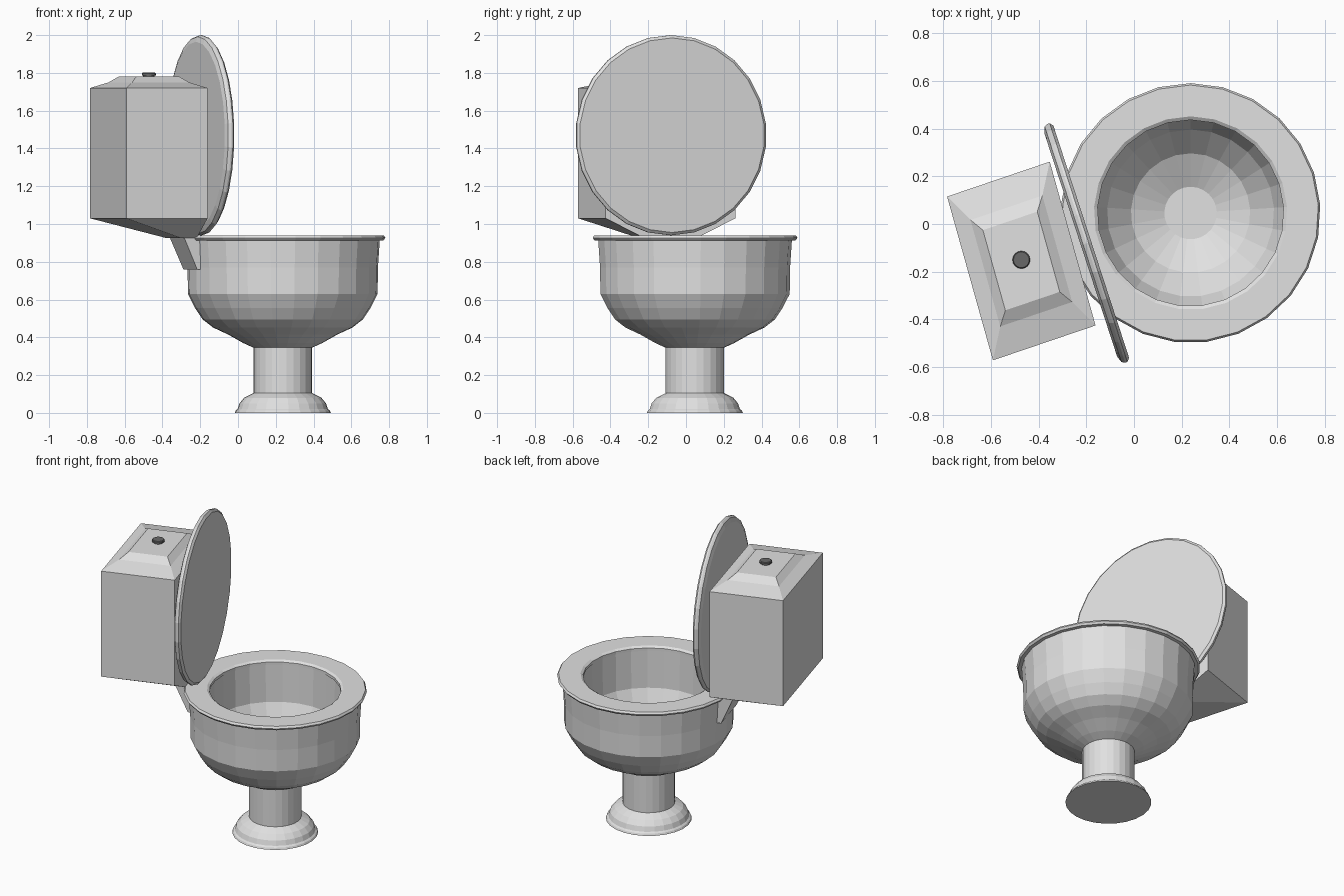
import bpy, bmesh, math
from mathutils import Vector, Matrix

if "Cube" in bpy.data.objects:
    bpy.data.objects.remove(bpy.data.objects["Cube"])


def material(name, value):
    m = bpy.data.materials.new(name)
    m.diffuse_color = (value, value, value, 1)
    m.use_nodes = True
    m.node_tree.nodes["Principled BSDF"].inputs["Base Color"].default_value = m.diffuse_color
    return m


porcelain = material("white porcelain", 0.75)
dark = material("dark button", 0.14)


def finish(name, bm, mat):
    bmesh.ops.recalc_face_normals(bm, faces=bm.faces)
    me = bpy.data.meshes.new(name)
    bm.to_mesh(me)
    bm.free()
    me.materials.append(mat)
    ob = bpy.data.objects.new(name, me)
    bpy.context.collection.objects.link(ob)
    return ob


def lathe(name, profile, matrix, mat, sides=25, ring=False):
    """Turn (radius, height) points round local z; cap the ends or close as a ring."""
    bm = bmesh.new()
    loops = []
    for r, h in profile:
        loops.append([bm.verts.new(matrix @ Vector((
            r * math.cos(math.pi / 2 + math.tau * i / sides),
            r * math.sin(math.pi / 2 + math.tau * i / sides), h)))
            for i in range(sides)])
    pairs = list(zip(loops, loops[1:]))
    if ring:
        pairs.append((loops[-1], loops[0]))
    else:
        bm.faces.new(loops[0])
        bm.faces.new(loops[-1])
    for lo, hi in pairs:
        for i in range(sides):
            j = (i + 1) % sides
            bm.faces.new((lo[i], lo[j], hi[j], hi[i]))
    return finish(name, bm, mat)


# The tank stands on a slightly skewed, turned footprint
CENTRE = Vector((-0.472, -0.155, 0))
DEPTH = Vector((0.215, 0.073, 0))    # half depth, towards the bowl
WIDTH = Vector((0.096, -0.343, 0))   # half width


def stack(name, levels, mat):
    """Loft four-sided sections: (a_min, a_max, b_half, z) on the tank footprint."""
    bm = bmesh.new()
    loops = []
    for a0, a1, b, z in levels:
        loops.append([bm.verts.new(CENTRE + DEPTH * a + WIDTH * w + Vector((0, 0, z)))
                      for a, w in ((a0, b), (a1, b), (a1, -b), (a0, -b))])
    bm.faces.new(loops[0])
    bm.faces.new(loops[-1])
    for lo, hi in zip(loops, loops[1:]):
        for i in range(4):
            j = (i + 1) % 4
            bm.faces.new((lo[i], lo[j], hi[j], hi[i]))
    return finish(name, bm, mat)


bowl_at = Matrix.Translation((0.237, 0.046, 0))

# Pedestal, outer bowl and hollow inside in one profile
lathe("bowl", [
    (0.255, 0.0), (0.25, 0.012), (0.24, 0.02), (0.23, 0.05), (0.205, 0.08),
    (0.165, 0.1), (0.155, 0.105), (0.155, 0.345), (0.21, 0.37), (0.29, 0.415),
    (0.37, 0.452), (0.425, 0.495), (0.465, 0.555), (0.503, 0.63),
    (0.505, 0.77), (0.515, 0.92),
    (0.395, 0.92), (0.39, 0.67), (0.35, 0.58), (0.25, 0.47), (0.11, 0.40),
], bowl_at, porcelain)

# Seat ring on the rim
lathe("seat", [
    (0.505, 0.912), (0.535, 0.914), (0.544, 0.927), (0.536, 0.94),
    (0.405, 0.94), (0.39, 0.93), (0.39, 0.912),
], bowl_at, porcelain, ring=True)

# Raised round lid
normal = Vector((0.951, 0.31, 0)).normalized()
lid_at = Matrix.Translation((-0.2, -0.081, 1.47)) @ normal.to_track_quat('Z', 'Y').to_matrix().to_4x4()
lathe("lid", [(0.495, -0.024), (0.522, -0.014), (0.53, 0.0), (0.53, 0.01), (0.515, 0.022)],
      lid_at, porcelain, sides=26)

# Tank with tapered bottom and stepped, bevelled top
stack("tank", [
    (0.62, 1.0, 0.4, 0.925), (-1, 1, 1, 1.03), (-1, 1, 1, 1.72),
    (-0.7, 0.7, 0.65, 1.75), (-0.53, 0.53, 0.49, 1.78),
], porcelain)

# Neck joining the tank to the bowl
stack("neck", [(1.02, 1.16, 0.38, 0.76), (0.68, 1.16, 0.4, 0.935)], porcelain)

# Flush button
lathe("flush_button", [(0.03, 1.775), (0.03, 1.785), (0.037, 1.787), (0.037, 1.797), (0.033, 1.801)],
      Matrix.Translation((-0.472, -0.15, 0)), dark, sides=16)
